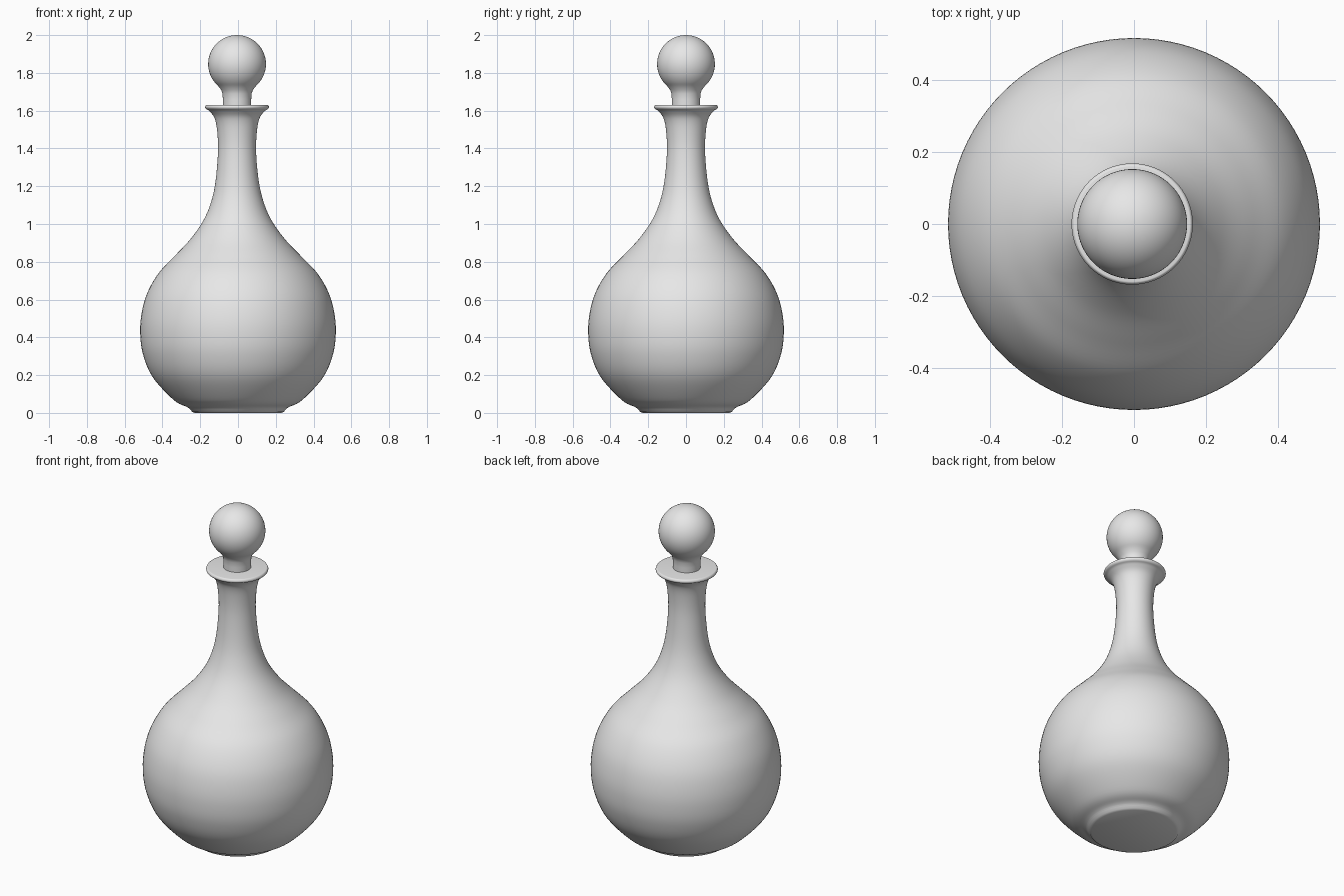
import bpy
import bmesh
import math
from mathutils import Vector

cube = bpy.data.objects.get("Cube")
if cube:
    bpy.data.objects.remove(cube, do_unlink=True)

SIDES = 96

grey = bpy.data.materials.new("light_grey")
grey.use_nodes = True
GREY = (0.8, 0.8, 0.8, 1.0)
grey.diffuse_color = GREY
grey.node_tree.nodes["Principled BSDF"].inputs["Base Color"].default_value = GREY


def smooth_profile(points, steps=6):
    """Catmull-Rom curve through (radius, height) points."""
    pts = [Vector(p) for p in points]
    pts = [2 * pts[0] - pts[1]] + pts + [2 * pts[-1] - pts[-2]]
    out = []
    for a, b, c, d in zip(pts, pts[1:], pts[2:], pts[3:]):
        for i in range(steps):
            t = i / steps
            out.append(0.5 * (2 * b + (c - a) * t + (2 * a - 5 * b + 4 * c - d) * t ** 2
                              + (3 * b - a - 3 * c + d) * t ** 3))
    return out + [pts[-2]]


def lathe(name, profile, centre_x):
    """Revolve a profile about z; centre_x gives the axis offset at a height."""
    bm = bmesh.new()
    rings = []
    for r, z in profile:
        x = centre_x(z)
        if r < 1e-4:
            rings.append([bm.verts.new((x, 0, z))])
        else:
            angles = [math.tau * i / SIDES for i in range(SIDES)]
            rings.append([bm.verts.new((x + r * math.cos(a), r * math.sin(a), z))
                          for a in angles])
    for low, high in zip(rings, rings[1:]):
        for i in range(SIDES):
            j = (i + 1) % SIDES
            if len(low) == 1:
                bm.faces.new((low[0], high[j], high[i]))
            elif len(high) == 1:
                bm.faces.new((low[i], low[j], high[0]))
            else:
                bm.faces.new((low[i], low[j], high[j], high[i]))
    bmesh.ops.recalc_face_normals(bm, faces=bm.faces)
    mesh = bpy.data.meshes.new(name)
    bm.to_mesh(mesh)
    bm.free()
    mesh.materials.append(grey)
    obj = bpy.data.objects.new(name, mesh)
    bpy.context.collection.objects.link(obj)
    bpy.ops.object.select_all(action='DESELECT')
    obj.select_set(True)
    bpy.context.view_layer.objects.active = obj
    bpy.ops.object.shade_smooth_by_angle(angle=math.radians(35))
    return obj


# The neck leans very slightly off the body axis
def lean(z):
    return -0.005 * min(1, max(0, (z - 0.7) / 0.6))


# Bottle: flat foot, round belly, slim neck, flared lip
foot = [(0, 0), (0.23, 0), (0.243, 0.006)]
wall = smooth_profile([
    (0.252, 0.018), (0.27, 0.031), (0.34, 0.068), (0.45, 0.187), (0.503, 0.31),
    (0.518, 0.43), (0.508, 0.54), (0.478, 0.64), (0.42, 0.74), (0.335, 0.83),
    (0.25, 0.92), (0.18, 1.02), (0.138, 1.12), (0.114, 1.23), (0.101, 1.38),
    (0.105, 1.49), (0.119, 1.56), (0.146, 1.597), (0.164, 1.609), (0.169, 1.619),
    (0.164, 1.629), (0.155, 1.631)])
lathe("bottle", foot + wall + [(0, 1.631)], lean)

# Stopper: short stem with a fillet running into a ball
BALL_R, BALL_Z = 0.153, 1.847
stem = [(0, 1.6), (0.075, 1.6), (0.075, 1.66), (0.077, 1.69), (0.084, 1.71)]
ball = []
for i in range(33):
    a = math.radians(-48 + 138 * i / 32)
    ball.append((BALL_R * math.cos(a), BALL_Z + BALL_R * math.sin(a)))
ball[-1] = (0, BALL_Z + BALL_R)
lathe("stopper", stem + ball, lean)
